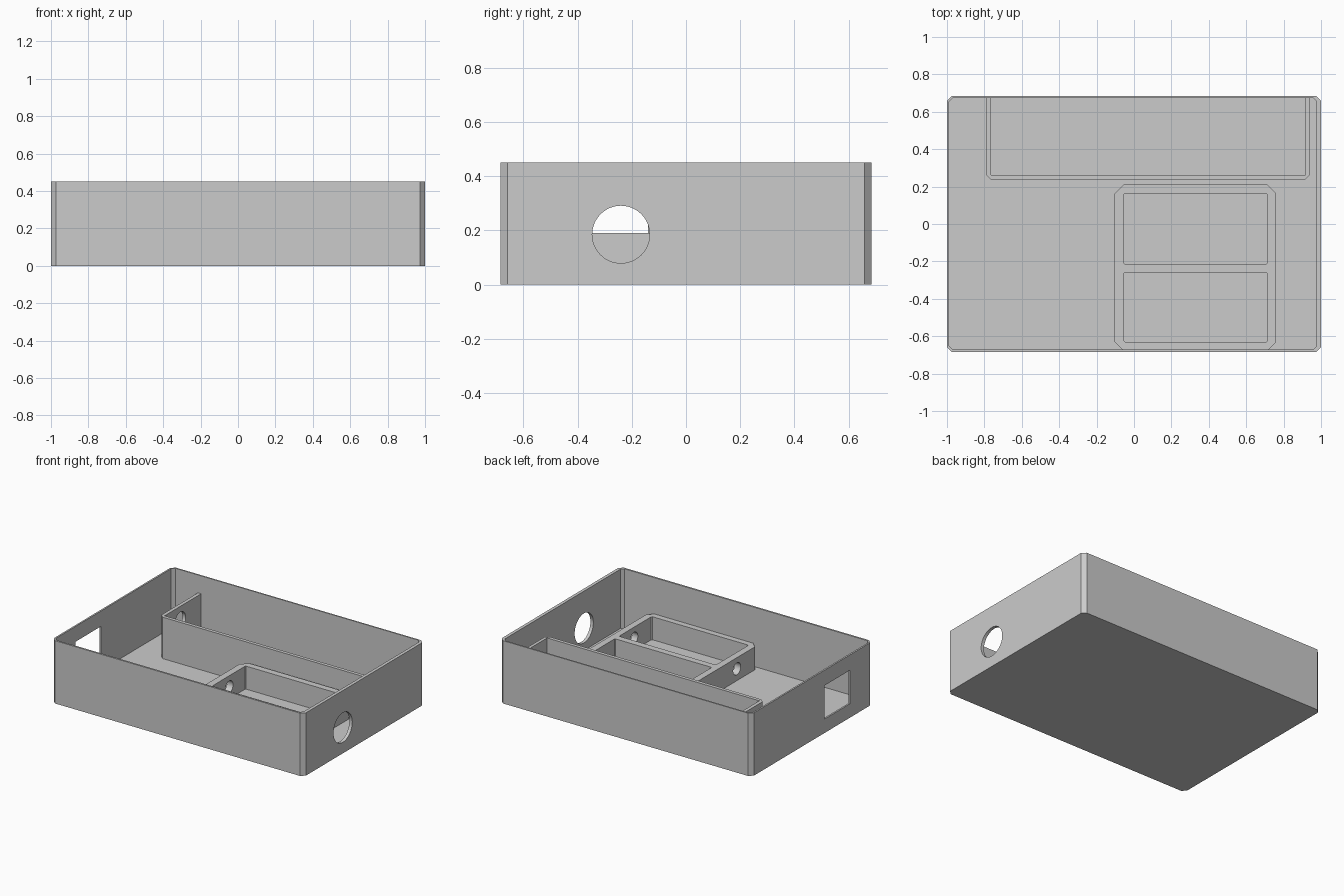
import bpy
import bmesh
import math
from mathutils import Matrix

default_cube = bpy.data.objects.get("Cube")
if default_cube:
    bpy.data.objects.remove(default_cube, do_unlink=True)

GREY = (0.6, 0.6, 0.6)
grey = bpy.data.materials.new("plain grey")
grey.use_nodes = True
grey.diffuse_color = (*GREY, 1)
grey.node_tree.nodes["Principled BSDF"].inputs["Base Color"].default_value = (*GREY, 1)


def add_object(name, bm):
    bmesh.ops.recalc_face_normals(bm, faces=bm.faces)
    mesh = bpy.data.meshes.new(name)
    bm.to_mesh(mesh)
    bm.free()
    mesh.materials.append(grey)
    obj = bpy.data.objects.new(name, mesh)
    bpy.context.scene.collection.objects.link(obj)
    return obj


def prism(name, x, y, z, front=0.0, back=0.0):
    """Upright block whose front and back vertical corners are chamfered."""
    outline = []
    for cx, cy, sx, sy, c in ((x[0], y[0], 1, 1, front), (x[1], y[0], -1, 1, front),
                              (x[1], y[1], -1, -1, back), (x[0], y[1], 1, -1, back)):
        if c:
            pair = [(cx, cy + sy * c), (cx + sx * c, cy)]
            outline += pair if sx == sy else pair[::-1]
        else:
            outline.append((cx, cy))
    bm = bmesh.new()
    base = bm.faces.new([bm.verts.new((px, py, z[0])) for px, py in outline])
    top = bmesh.ops.extrude_face_region(bm, geom=[base])["geom"]
    bmesh.ops.translate(bm, vec=(0, 0, z[1] - z[0]),
                        verts=[v for v in top if isinstance(v, bmesh.types.BMVert)])
    return add_object(name, bm)


def bore(x, y, z, radius, sides=48):
    """Round cutter running along x."""
    bm = bmesh.new()
    matrix = Matrix.Translation(((x[0] + x[1]) / 2, y, z)) @ Matrix.Rotation(math.pi / 2, 4, "Y")
    bmesh.ops.create_cone(bm, cap_ends=True, segments=sides, radius1=radius, radius2=radius,
                          depth=x[1] - x[0], matrix=matrix)
    return add_object("bore_cutter", bm)


def cut(obj, *cutters):
    """Subtract the cutters, then discard them."""
    for cutter in cutters:
        cutter.hide_render = True
        mod = obj.modifiers.new("cut", "BOOLEAN")
        mod.operation = "DIFFERENCE"
        mod.solver = "EXACT"
        mod.object = cutter
    graph = bpy.context.evaluated_depsgraph_get()
    mesh = bpy.data.meshes.new_from_object(obj.evaluated_get(graph))
    obj.modifiers.clear()
    obj.data = mesh
    for cutter in cutters:
        bpy.data.objects.remove(cutter, do_unlink=True)


# Open tray with chamfered corners, a round port on one end and a square one on the other
tray = prism("tray", (-1, 1), (-0.685, 0.685), (0, 0.45), 0.027, 0.027)
cut(tray,
    prism("cavity", (-0.988, 0.977), (-0.672, 0.675), (0.025, 0.6), 0.02, 0.02),
    prism("window", (-1.1, -0.9), (-0.43, -0.14), (0.1, 0.34)),
    bore((0.9, 1.1), -0.24, 0.185, 0.106))

# U-shaped divider against the back wall, with a cable hole in one leg
divider = prism("divider", (-0.79, 0.94), (0.237, 0.68), (0.015, 0.322), front=0.025)
cut(divider,
    prism("bay", (-0.765, 0.918), (0.262, 0.8), (0, 0.5)),
    bore((-0.9, -0.7), 0.44, 0.22, 0.06))

# Low frame with two pockets, each drilled through both ends
frame = prism("pocket_frame", (-0.103, 0.76), (-0.678, 0.21), (0.015, 0.19), 0.046, 0.046)
pockets = [prism("pocket", (-0.055, 0.713), y, (0, 0.3), 0.006, 0.006)
           for y in ((-0.63, -0.26), (-0.213, 0.163))]
cut(frame, *pockets, *[bore((-0.2, 0.85), y, 0.11, 0.043, 32) for y in (-0.43, -0.02)])

# Smooth only the round holes
for obj in (tray, divider, frame):
    bpy.ops.object.select_all(action="DESELECT")
    obj.select_set(True)
    bpy.context.view_layer.objects.active = obj
    bpy.ops.object.shade_smooth_by_angle(angle=math.radians(20))
